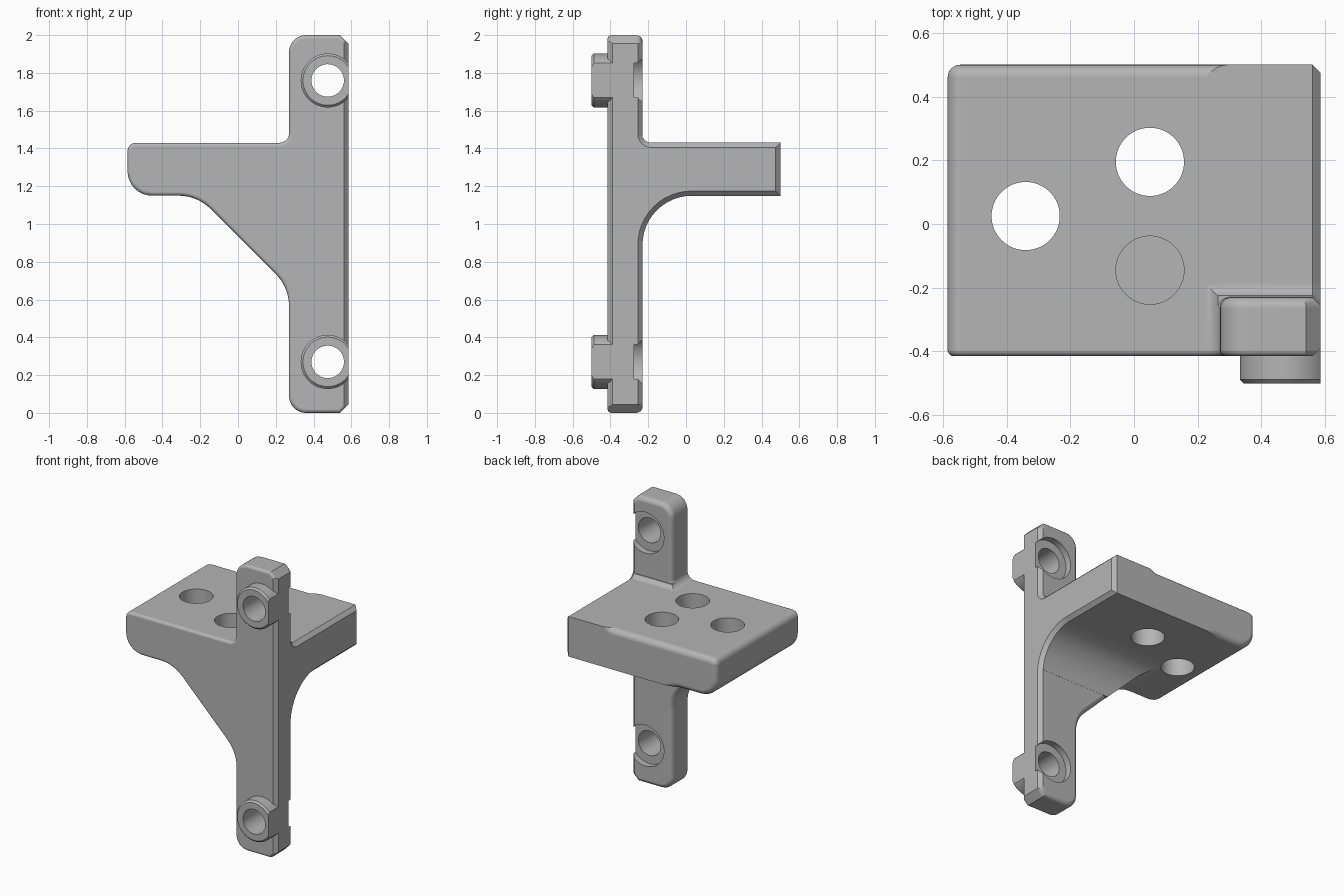
import bpy, bmesh, math
from mathutils import Vector

if "Cube" in bpy.data.objects:
    bpy.data.objects.remove(bpy.data.objects["Cube"], do_unlink=True)

mat = bpy.data.materials.new("mid grey")
mat.use_nodes = True
grey = (0.46, 0.46, 0.46, 1)
mat.diffuse_color = grey
next(n for n in mat.node_tree.nodes if n.type == 'BSDF_PRINCIPLED').inputs["Base Color"].default_value = grey

PLACE = {'X': lambda u, v, d: (d, u, v),
         'Y': lambda u, v, d: (u, d, v),
         'Z': lambda u, v, d: (u, v, d)}


def outline(corners, segs=8):
    """Corner list of (u, v[, radius]) to a closed outline with rounded corners."""
    out = []
    for i, c in enumerate(corners):
        p = Vector(c[:2])
        r = c[2] if len(c) > 2 else 0
        if not r:
            out.append(p)
            continue
        a = (Vector(corners[i - 1][:2]) - p).normalized()
        b = (Vector(corners[(i + 1) % len(corners)][:2]) - p).normalized()
        half = a.angle(b) / 2
        centre = p + (a + b).normalized() * (r / math.sin(half))
        start = p + a * (r / math.tan(half)) - centre
        end = p + b * (r / math.tan(half)) - centre
        sweep = start.angle(end)
        for k in range(segs + 1):
            w = sweep * k / segs
            out.append(centre + (start * math.sin(sweep - w) + end * math.sin(w)) / math.sin(sweep))
    return out


def circle(u, v, r, n=64):
    return [Vector((u + r * math.cos(math.tau * k / n), v + r * math.sin(math.tau * k / n))) for k in range(n)]


def inset(pts, d):
    """Move a closed outline inwards by d."""
    n = len(pts)
    area = sum(pts[i - 1].x * pts[i].y - pts[i].x * pts[i - 1].y for i in range(n))
    side = 1 if area > 0 else -1
    res = []
    for i, p in enumerate(pts):
        e1 = (p - pts[i - 1]).normalized()
        e2 = (pts[(i + 1) % n] - p).normalized()
        n1, n2 = Vector((-e1.y, e1.x)), Vector((-e2.y, e2.x))
        res.append(p + (n1 + n2) * (side * d / (1 + n1.dot(n2))))
    return res


def prism(name, pts, axis, lo, hi, edge_lo=0, edge_hi=0, segs=6):
    """Extrude an outline along an axis, with eased edges on either end."""
    def ease(b):
        if not b:
            return [(0, 0)]
        steps = [math.pi / 2 * k / segs for k in range(segs + 1)]
        return [(b * (1 - math.sin(t)), b * (1 - math.cos(t))) for t in steps]
    levels = [(i, lo + d) for i, d in ease(edge_lo)]
    levels += [(i, hi - d) for i, d in reversed(ease(edge_hi))]
    bm = bmesh.new()
    rings = [[bm.verts.new(PLACE[axis](p.x, p.y, d)) for p in inset(pts, i)] for i, d in levels]
    n = len(pts)
    for r, s in zip(rings, rings[1:]):
        for k in range(n):
            bm.faces.new((r[k - 1], r[k], s[k], s[k - 1]))
    bm.faces.new(rings[0])
    bm.faces.new(rings[-1])
    bmesh.ops.recalc_face_normals(bm, faces=bm.faces)
    me = bpy.data.meshes.new(name)
    bm.to_mesh(me)
    bm.free()
    me.materials.append(mat)
    ob = bpy.data.objects.new(name, me)
    bpy.context.collection.objects.link(ob)
    return ob


def combine(target, tool, operation):
    mod = target.modifiers.new("combine", 'BOOLEAN')
    mod.operation, mod.solver, mod.object = operation, 'MANIFOLD', tool
    bpy.context.view_layer.objects.active = target
    bpy.ops.object.modifier_apply(modifier=mod.name)
    bpy.data.objects.remove(tool, do_unlink=True)


RIGHT = 0.585   # flat mounting side
BACK = -0.23    # rear of the upright

# Front outline: upright, shelf and sloping gusset
front = outline([(0.27, 0, 0.09), (0.54, 0), (0.785, 0.245), (0.785, 1.755), (0.54, 2),
                 (0.27, 2, 0.09), (0.27, 1.43, 0.05), (-RIGHT, 1.43, 0.045),
                 (-RIGHT, 1.15, 0.13), (-0.215, 1.15, 0.24), (0.27, 0.665, 0.24)])

# Side outline: upright with the shelf blended into it
side = outline([(-0.8, -0.3), (BACK, -0.3), (BACK, 1.1495, 0.26), (0.8, 1.1495),
                (0.8, 1.4305), (BACK, 1.4305, 0.045), (BACK, 2.3), (-0.8, 2.3)], 12)

# Plan outline: chamfers on the mounting side
plan = outline([(-0.9, -0.9), (0.075, -0.9), (0.785, -0.19), (0.785, 0.275), (0.16, 0.9), (-0.9, 0.9)])

bracket = prism("shelf_bracket", front, 'Y', -0.415, 0.5, 0.02, 0.04)
band = outline([(-1, 0.91), (1, 0.91), (1, 1.455), (-1, 1.455)])
combine(bracket, prism("shelf_band", band, 'Y', -1, 1), 'INTERSECT')
combine(bracket, prism("upright", front, 'Y', -0.415, BACK + 0.0005, 0.02, 0.035), 'UNION')
combine(bracket, prism("side_envelope", side, 'X', -0.9, RIGHT, 0, 0.025, 1), 'INTERSECT')
combine(bracket, prism("plan_envelope", plan, 'Z', -0.5, 2.5), 'INTERSECT')

# Mounting bosses in front, matching sockets behind, bolt holes through both
for z in (0.27, 1.76):
    x = 0.475
    boss = prism("boss", circle(x, z, 0.143), 'Y', -0.5, -0.36, 0.012, 0, 1)
    trim = outline([(RIGHT, z - 0.3), (1, z - 0.3), (1, z + 0.3), (RIGHT, z + 0.3)])
    combine(boss, prism("boss_trim", trim, 'Y', -1, 1), 'DIFFERENCE')
    combine(bracket, boss, 'UNION')
    combine(bracket, prism("socket", circle(x, z, 0.143), 'Y', -0.275, -0.15), 'DIFFERENCE')
    combine(bracket, prism("bolt_hole", circle(x, z, 0.086), 'Y', -0.7, 0), 'DIFFERENCE')

# Shelf holes: two through, one blind above the gusset
for x, y, floor in ((-0.34, 0.025, 1), (0.05, 0.195, 1), (0.05, -0.145, 1.17)):
    combine(bracket, prism("shelf_hole", circle(x, y, 0.107), 'Z', floor, 1.6), 'DIFFERENCE')

# Smooth rounds, crisp chamfers
bpy.ops.object.select_all(action='DESELECT')
bracket.select_set(True)
bpy.context.view_layer.objects.active = bracket
bpy.ops.object.shade_smooth_by_angle(angle=math.radians(30))
weighted = bracket.modifiers.new("even_shading", 'WEIGHTED_NORMAL')
weighted.keep_sharp = True
